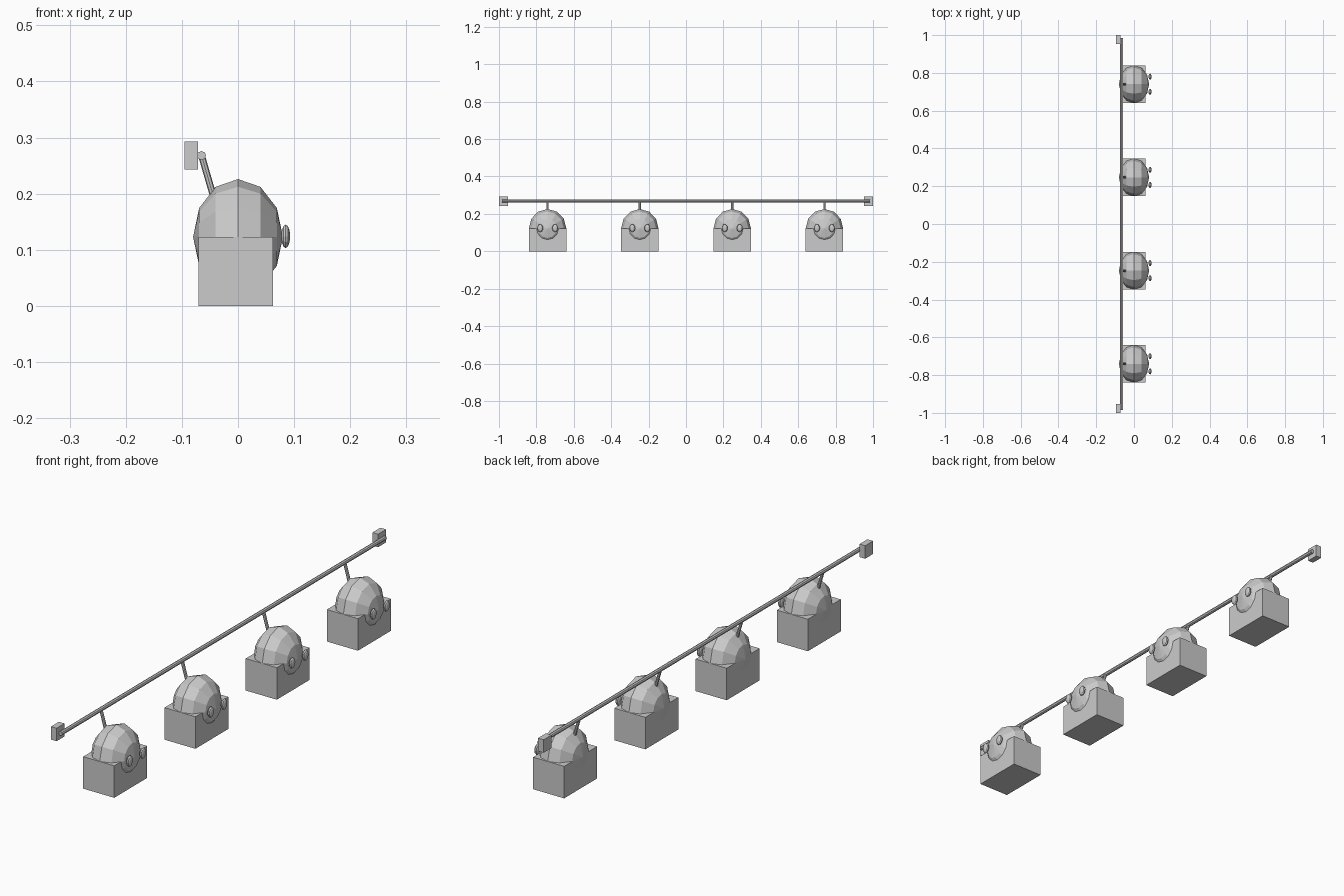
import bpy, math
from mathutils import Vector, Matrix

if "Cube" in bpy.data.objects:
    bpy.data.objects.remove(bpy.data.objects["Cube"])

grey = bpy.data.materials.new("light_grey")
grey.diffuse_color = (0.6, 0.6, 0.6, 1)
grey.use_nodes = True
grey.node_tree.nodes["Principled BSDF"].inputs["Base Color"].default_value = grey.diffuse_color


def finish(name):
    ob = bpy.context.object
    ob.name = name
    ob.data.materials.append(grey)
    return ob


def box(name, lo, hi):
    lo, hi = Vector(lo), Vector(hi)
    bpy.ops.mesh.primitive_cube_add(size=1)
    ob = finish(name)
    ob.data.transform(Matrix.Translation((lo + hi) / 2) @ Matrix.Diagonal((*(hi - lo), 1)))


def ball(name, centre, radii, segments, rings):
    # ball with its poles on the x axis
    bpy.ops.mesh.primitive_uv_sphere_add(segments=segments, ring_count=rings, radius=1)
    ob = finish(name)
    ob.data.transform(Matrix.Translation(centre) @ Matrix.Diagonal((*radii, 1))
                      @ Matrix.Rotation(math.pi / 2, 4, 'Y'))


def rod(name, a, b, radius, sides):
    a, b = Vector(a), Vector(b)
    bpy.ops.mesh.primitive_cylinder_add(vertices=sides, radius=radius, depth=(b - a).length)
    ob = finish(name)
    q = (b - a).to_track_quat('Z', 'Y').to_matrix().to_4x4()
    ob.data.transform(Matrix.Translation((a + b) / 2) @ q)


# Four lamp heads: base box, faceted ball, two lens discs, stem up to the rail
for y in (-0.74, -0.247, 0.247, 0.74):
    box("base_box", (-0.07, y - 0.1, 0), (0.062, y + 0.1, 0.123))
    ball("ball", (0, y, 0.123), (0.08, 0.1, 0.103), 12, 6)
    for s in (-1, 1):
        ball("eye", (0.085, y + s * 0.04, 0.124), (0.008, 0.016, 0.021), 12, 6)
    rod("stem", (-0.065, y, 0.268), (-0.04, y, 0.182), 0.006, 8)

# Rail and its end brackets
rod("rail", (-0.065, -0.985, 0.268), (-0.065, 0.985, 0.268), 0.008, 8)
for s in (-1, 1):
    box("rail_bracket", (-0.095, s * 0.976 - 0.024, 0.243), (-0.071, s * 0.976 + 0.024, 0.293))
